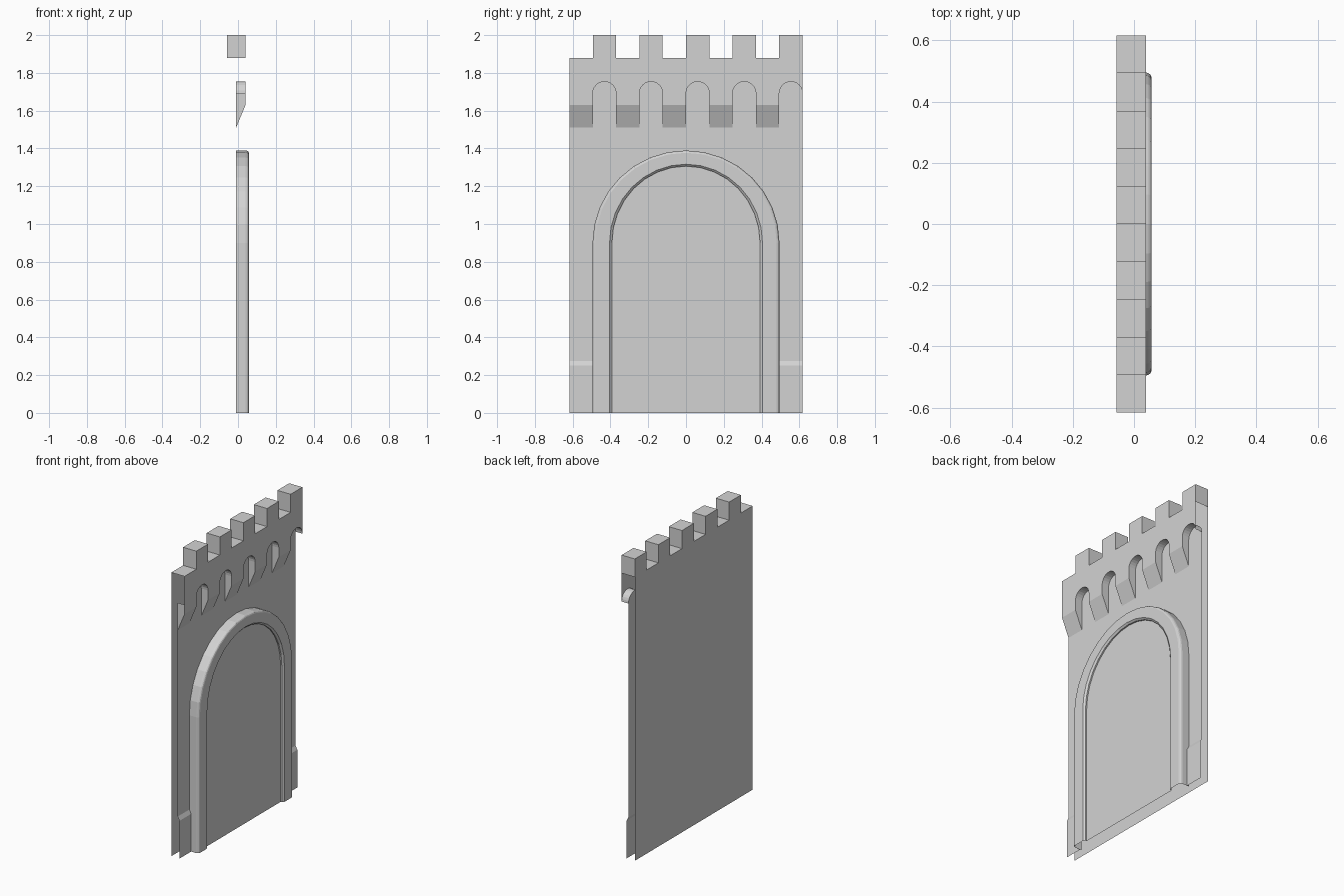
import bpy, bmesh, math
from mathutils import Vector

if "Cube" in bpy.data.objects:
    bpy.data.objects.remove(bpy.data.objects["Cube"], do_unlink=True)

stone = bpy.data.materials.new("grey_stone")
stone.use_nodes = True
GREY = (0.65, 0.65, 0.65, 1)
stone.diffuse_color = GREY
stone.node_tree.nodes["Principled BSDF"].inputs["Base Color"].default_value = GREY

HALF = 0.617                  # half of the wall length
SEG = HALF / 5                # ten bays along the wall
BACK, WALL, FRONT = -0.057, -0.01, 0.04
TOP, BASE = 1.88, 1.51        # crenel floor, corbel foot


class Part:
    """Collects faces, each turned towards a given direction."""

    def __init__(self, name):
        self.name, self.bm = name, bmesh.new()

    def face(self, facing, *pts):
        f = self.bm.faces.new([self.bm.verts.new(p) for p in pts])
        f.normal_update()
        if f.normal.dot(Vector(facing)) < 0:
            f.normal_flip()

    def panel(self, x, y0, y1, z0, z1, facing):
        self.face((facing, 0, 0), (x, y0, z0), (x, y1, z0), (x, y1, z1), (x, y0, z1))

    def ledge(self, facing, y0, y1, xa, za, xb, zb):
        self.face(facing, (xa, y0, za), (xa, y1, za), (xb, y1, zb), (xb, y0, zb))

    def finish(self):
        bmesh.ops.remove_doubles(self.bm, verts=self.bm.verts, dist=0.0005)
        mesh = bpy.data.meshes.new(self.name)
        self.bm.to_mesh(mesh)
        self.bm.free()
        mesh.materials.append(stone)
        obj = bpy.data.objects.new(self.name, mesh)
        bpy.context.collection.objects.link(obj)


# Back skin of the hollow wall, ends left open
back = Part("back_wall")
back.panel(BACK, -HALF, HALF, 0, TOP, -1)
back.finish()

# Arch moulding: section with a rounded outer and chamfered inner edge
RING_OUT, RING_IN, DOOR = 0.495, 0.392, 0.038
ARCH_SPRING, ARCS = 0.9, 16
section = [(WALL, RING_OUT), (0.04, RING_OUT), (0.048, RING_OUT - 0.0025),
           (0.054, RING_OUT - 0.007), (0.057, RING_OUT - 0.015),
           (0.057, RING_IN + 0.013), (0.047, RING_IN), (DOOR, RING_IN)]


def arch_row(a):
    """Section placed at angle a; the head is slightly thinner than the legs."""
    row = []
    for x, r in section:
        rise = 0.406 + (r - RING_IN) * 0.81
        row.append(Vector((x, -r * math.cos(a), ARCH_SPRING + rise * math.sin(a))))
    return row


rows = [arch_row(math.pi * i / ARCS) for i in range(ARCS + 1)]
feet = [[Vector((p.x, p.y, 0)) for p in rows[i]] for i in (0, -1)]
rows = [feet[0]] + rows + [feet[1]]
arch = Part("arch_moulding")
for ra, rb in zip(rows, rows[1:]):
    core = sum(ra + rb, Vector()) / (2 * len(ra))
    core.x = WALL + 0.02
    for j in range(len(section) - 1):
        quad = (ra[j], ra[j + 1], rb[j + 1], rb[j])
        arch.face(sum(quad, Vector()) / 4 - core, *quad)
arch.finish()

# Blind door filling the arch
door = Part("door_panel")
door.face((1, 0, 0), *[row[-1] for row in rows])
door.finish()

# Front skin around the arch, with a low plinth at both sides
PLINTH_X, PLINTH_Z, PLINTH_TOP = 0.003, 0.25, 0.275
front = Part("front_wall")
plinth = Part("plinth")
for ra, rb in zip(rows[1:-1], rows[2:-1]):
    a, b = ra[0], rb[0]
    front.face((1, 0, 0), a, b, (WALL, b.y, BASE), (WALL, a.y, BASE))
for y0, y1 in ((-HALF, -RING_OUT), (RING_OUT, HALF)):
    front.panel(WALL, y0, y1, PLINTH_TOP, BASE, 1)
    plinth.panel(PLINTH_X, y0, y1, 0, PLINTH_Z, 1)
    plinth.ledge((1, 0, 1), y0, y1, PLINTH_X, PLINTH_Z, WALL, PLINTH_TOP)
front.finish()
plinth.finish()

# Parapet: corbels alternate with round-headed niches, merlons above the niches
parapet = Part("corbelled_parapet")
merlons = Part("merlons")
CORBEL_Z, SPRING = 1.63, 1.692
STEPS = 12


def corbel_side(y, side):
    parapet.face((0, side, 0), (WALL, y, BASE), (FRONT, y, CORBEL_Z),
                 (FRONT, y, SPRING), (WALL, y, SPRING))


for k in range(10):
    y0 = -HALF + k * SEG
    y1 = y0 + SEG
    if k % 2 == 0:
        parapet.panel(FRONT, y0, y1, CORBEL_Z, TOP, 1)
        parapet.ledge((1, 0, -1), y0, y1, WALL, BASE, FRONT, CORBEL_Z)
        parapet.ledge((0, 0, 1), y0, y1, BACK, TOP, FRONT, TOP)
        corbel_side(y0, -1)
        corbel_side(y1, 1)
        continue
    # niche back and head
    mid, r = (y0 + y1) / 2, SEG / 2
    arc = [(mid - r * math.cos(math.pi * i / STEPS),
            SPRING + r * math.sin(math.pi * i / STEPS)) for i in range(STEPS + 1)]
    parapet.face((1, 0, 0), (WALL, y0, BASE), (WALL, y1, BASE),
                 *[(WALL, y, z) for y, z in reversed(arc)])
    for (ya, za), (yb, zb) in zip(arc, arc[1:]):
        parapet.face((1, 0, 0), (FRONT, ya, za), (FRONT, yb, zb),
                     (FRONT, yb, TOP), (FRONT, ya, TOP))
        parapet.face((0, mid - (ya + yb) / 2, SPRING - (za + zb) / 2),
                     (FRONT, ya, za), (FRONT, yb, zb), (WALL, yb, zb), (WALL, ya, za))
    # merlon
    merlons.panel(FRONT, y0, y1, TOP, 2, 1)
    merlons.panel(BACK, y0, y1, TOP, 2, -1)
    merlons.ledge((0, 0, 1), y0, y1, BACK, 2, FRONT, 2)
    for y, side in ((y0, -1), (y1, 1)):
        merlons.face((0, side, 0), (BACK, y, TOP), (FRONT, y, TOP), (FRONT, y, 2), (BACK, y, 2))
parapet.finish()
merlons.finish()
